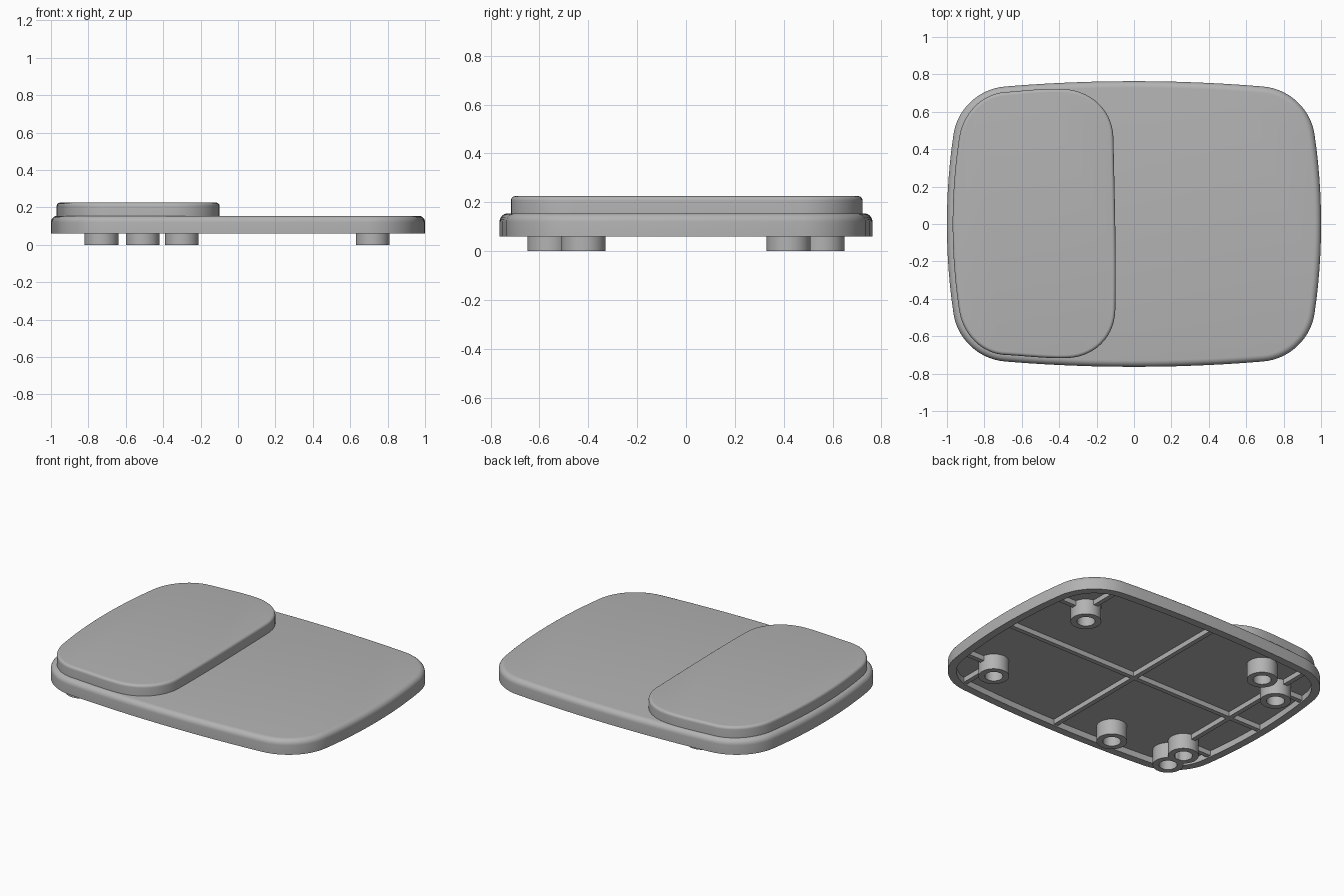
import bpy, bmesh, math
from mathutils import Vector

cube = bpy.data.objects.get("Cube")
if cube:
    bpy.data.objects.remove(cube, do_unlink=True)

grey = bpy.data.materials.new("plain_grey")
grey.use_nodes = True
grey.diffuse_color = (0.45, 0.45, 0.45, 1)
grey.node_tree.nodes["Principled BSDF"].inputs["Base Color"].default_value = (0.45, 0.45, 0.45, 1)

CEILING = 0.10
RIM = 0.06
DECK = 0.155


def bezier(a, b, c, d, n):
    pts = []
    for i in range(n):
        t = i / n
        s = 1 - t
        pts.append(a * s**3 + b * 3 * s * s * t + c * 3 * s * t * t + d * t**3)
    return pts


def outline(corners):
    """Counter-clockwise loop; each corner is (start, control, end)."""
    pts = []
    corners = [[Vector(p) for p in c] for c in corners]
    for i, (a, k, b) in enumerate(corners):
        pts += bezier(a, a.lerp(k, 0.58), b.lerp(k, 0.58), b, 14)
        # bowed side that leaves and meets the corners along their tangents
        nxt, nk, _ = corners[(i + 1) % len(corners)]
        reach = (nxt - b).length / 3
        pts += bezier(b, b + (b - k).normalized() * reach,
                      nxt + (nxt - nk).normalized() * reach, nxt, 12)
    return pts


def inset(pts, d):
    res = []
    for i, p in enumerate(pts):
        t = (pts[(i + 1) % len(pts)] - pts[i - 1]).normalized()
        res.append(p + Vector((-t.y, t.x)) * d)
    return res


def finish(bm, name):
    bmesh.ops.recalc_face_normals(bm, faces=bm.faces)
    mesh = bpy.data.meshes.new(name)
    bm.to_mesh(mesh)
    bm.free()
    mesh.materials.append(grey)
    obj = bpy.data.objects.new(name, mesh)
    bpy.context.collection.objects.link(obj)
    bpy.ops.object.select_all(action="DESELECT")
    obj.select_set(True)
    bpy.context.view_layer.objects.active = obj
    bpy.ops.object.shade_smooth_by_angle(angle=math.radians(35))
    return obj


def loft(name, pts, steps, caps=True, closed=False):
    """Skin rings given as (inset, z) steps."""
    bm = bmesh.new()
    rings = [[bm.verts.new((p.x, p.y, z)) for p in inset(pts, d)] for d, z in steps]
    pairs = list(zip(rings, rings[1:]))
    if closed:
        pairs.append((rings[-1], rings[0]))
    for r, s in pairs:
        for i in range(len(r)):
            j = (i + 1) % len(r)
            bm.faces.new((r[i], r[j], s[j], s[i]))
    if caps:
        bm.faces.new(rings[0][::-1])
        bm.faces.new(rings[-1])
    return finish(bm, name)


def fillet(radius, top, n=6):
    return [(radius * (1 - math.cos(a)), top - radius + radius * math.sin(a))
            for a in [math.pi / 2 * i / n for i in range(n + 1)]]


def rib(name, x0, y0, x1, y1, width=0.03):
    bm = bmesh.new()
    bmesh.ops.create_cube(bm, size=1)
    low, high = RIM + 0.008, CEILING + 0.005
    sx, sy = max(abs(x1 - x0), width), max(abs(y1 - y0), width)
    for v in bm.verts:
        v.co = ((x0 + x1) / 2 + v.co.x * sx, (y0 + y1) / 2 + v.co.y * sy,
                (low + high) / 2 + v.co.z * (high - low))
    return finish(bm, name)


# Hollow tray with a rounded upper edge
tray = outline([
    ((0.965, 0.48), (0.93, 0.715), (0.69, 0.735)),
    ((-0.69, 0.735), (-0.93, 0.715), (-0.965, 0.48)),
    ((-0.965, -0.48), (-0.93, -0.715), (-0.69, -0.735)),
    ((0.69, -0.735), (0.93, -0.715), (0.965, -0.48)),
])
loft("tray", tray, [(0.05, CEILING), (0.05, RIM), (0, RIM)] + fillet(0.035, DECK))

# Raised pad over one side of the tray
pad = outline([
    ((-0.11, 0.46), (-0.115, 0.71), (-0.38, 0.722)),
    ((-0.69, 0.705), (-0.90, 0.69), (-0.935, 0.46)),
    ((-0.935, -0.46), (-0.90, -0.69), (-0.69, -0.700)),
    ((-0.36, -0.717), (-0.105, -0.71), (-0.10, -0.46)),
])
loft("pad", pad, [(0, DECK - 0.02)] + fillet(0.018, 0.225))

# Hollow feet
circle = [Vector((math.cos(a), math.sin(a))) * 0.09
          for a in [math.tau * i / 40 for i in range(40)]]
feet = [(0.72, 0.42), (0.72, -0.42), (-0.73, 0.42), (-0.73, -0.42),
        (-0.73, -0.56), (-0.51, 0.56), (-0.30, -0.56)]
for i, (x, y) in enumerate(feet):
    ring = [p + Vector((x, y)) for p in circle]
    loft(f"foot_{i + 1}", ring,
         [(0, CEILING + 0.005), (0, 0), (0.037, 0), (0.037, CEILING + 0.005)],
         caps=False, closed=True)

# Stiffening ribs under the tray
rib("long_rib", -0.96, 0, 0.96, 0)
rib("middle_rib", 0, -0.73, 0, 0.73)
rib("side_rib", -0.73, -0.33, -0.73, 0.33)
for s, side in ((1, "back"), (-1, "front")):
    for x, e, end in ((0.72, 0.93, "left"), (-0.73, -0.93, "right")):
        rib(f"{side}_{end}_end_rib", x + math.copysign(0.08, x), s * 0.42, e, s * 0.42)
        rib(f"{side}_{end}_edge_rib", x, s * 0.5, x, s * 0.69)
